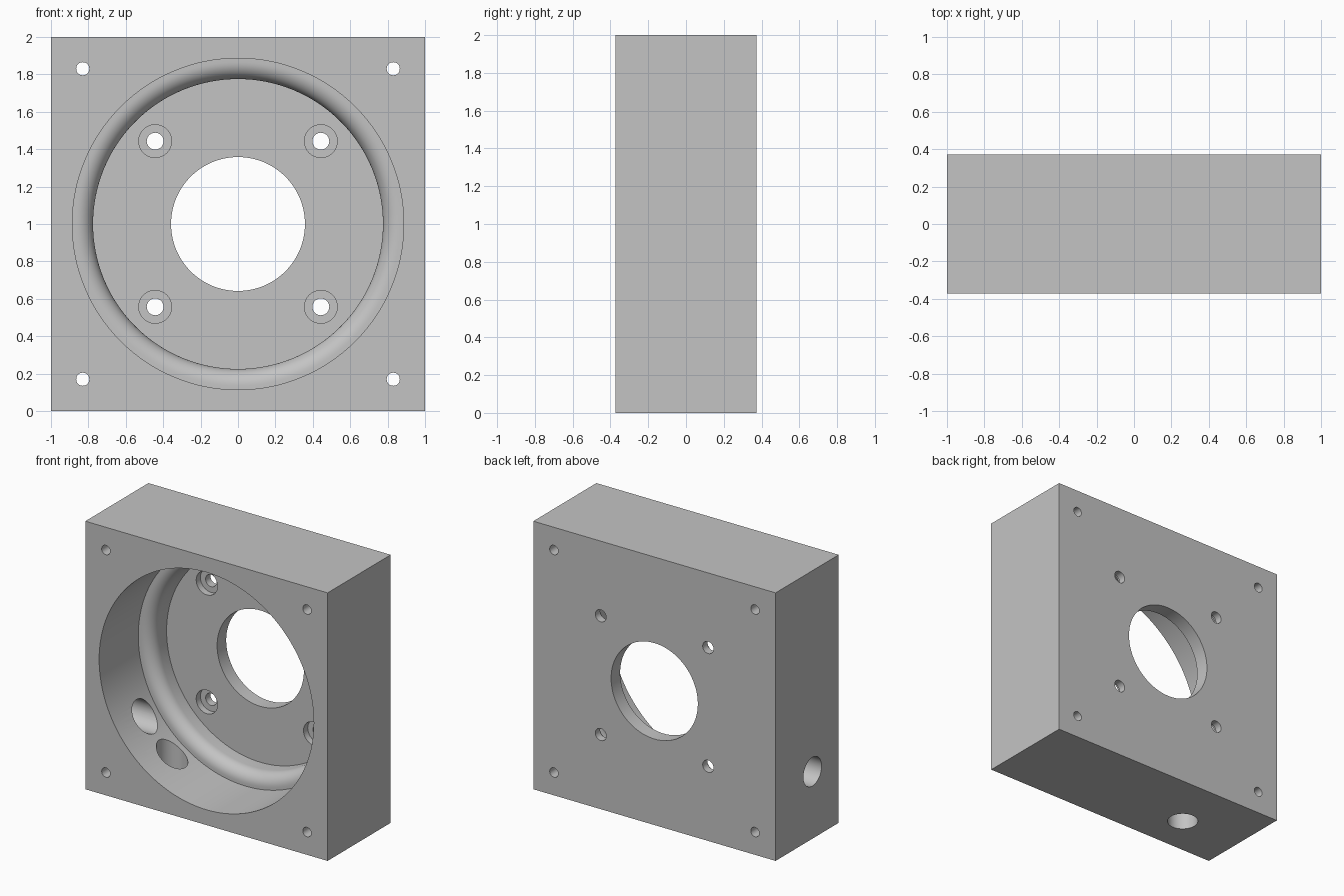
import bpy, bmesh
from math import sin, cos, pi, radians
from mathutils import Matrix, Vector

cube = bpy.data.objects.get("Cube")
if cube:
    bpy.data.objects.remove(cube, do_unlink=True)

HALF_DEPTH = 0.372
FRONT, BACK = -HALF_DEPTH, HALF_DEPTH
FLOOR = 0.265
LEDGE = 0.09
OVER = 0.1          # how far cutters reach past the faces

grey = bpy.data.materials.new("machined grey")
grey.use_nodes = True
colour = (0.55, 0.55, 0.55, 1)
grey.diffuse_color = colour
grey.node_tree.nodes["Principled BSDF"].inputs["Base Color"].default_value = colour


def make_object(name, bm):
    bmesh.ops.recalc_face_normals(bm, faces=bm.faces)
    mesh = bpy.data.meshes.new(name)
    bm.to_mesh(mesh)
    bm.free()
    mesh.materials.append(grey)
    obj = bpy.data.objects.new(name, mesh)
    bpy.context.collection.objects.link(obj)
    return obj


def lathe(name, profile, centre=(0, 0, 1), axis="Y", sides=32):
    """Closed solid turned from (radius, distance along axis) points."""
    bm = bmesh.new()
    rings = []
    for r, d in profile:
        ring = []
        for i in range(sides):
            a = 2 * pi * i / sides
            u, v = r * cos(a), r * sin(a)
            p = {"X": (d, u, v), "Y": (u, d, v), "Z": (u, v, d)}[axis]
            ring.append(bm.verts.new(Vector(p) + Vector(centre)))
        rings.append(ring)
    for low, high in zip(rings, rings[1:]):
        for i in range(sides):
            j = (i + 1) % sides
            bm.faces.new((low[i], low[j], high[j], high[i]))
    bm.faces.new(rings[0])
    bm.faces.new(rings[-1])
    return make_object(name, bm)


# Square block
bm = bmesh.new()
bmesh.ops.create_cube(bm, size=1, matrix=Matrix.Translation((0, 0, 1))
                      @ Matrix.Diagonal((2, 2 * HALF_DEPTH, 2, 1)))
block = make_object("housing_block", bm)

# Stepped bore with a rounded ledge
BORE, POCKET, ROUND = 0.886, 0.775, 0.09
profile = [(BORE, FRONT - OVER), (BORE, LEDGE)]
for k in range(11):
    a = k / 10 * pi / 2
    profile.append((POCKET + ROUND * (1 - sin(a)), LEDGE + ROUND * (1 - cos(a))))
profile.append((POCKET, FLOOR))
cutters = [lathe("bore_cutter", profile, sides=128)]

# Central opening through the floor
cutters.append(lathe("opening_cutter", [(0.358, FLOOR - OVER), (0.358, BACK + OVER)], sides=96))

# Counterbored floor holes and corner mounting holes
for sx in (-1, 1):
    for sz in (-1, 1):
        cutters.append(lathe("screw_cutter",
                             [(0.088, FLOOR - 0.05), (0.088, FLOOR + 0.05),
                              (0.045, FLOOR + 0.05), (0.045, BACK + OVER)],
                             (sx * 0.443, 0, 1 + sz * 0.443)))
        cutters.append(lathe("corner_cutter",
                             [(0.035, FRONT - OVER), (0.035, BACK + OVER)],
                             (sx * 0.83, 0, 1 + sz * 0.83)))

# Ports through the right wall and the underside
port = [(0.107, -0.6), (0.107, 0.5)]
cutters.append(lathe("side_port_cutter", port, (-1, -0.063, 0.5), "X", 48))
cutters.append(lathe("bottom_port_cutter", port, (-0.5, -0.063, 0), "Z", 48))

# Cut everything out of the block
bpy.context.view_layer.objects.active = block
for cutter in cutters:
    cutter.hide_render = True
    mod = block.modifiers.new("cut", "BOOLEAN")
    mod.operation = "DIFFERENCE"
    mod.solver = "EXACT"
    mod.object = cutter
    bpy.ops.object.modifier_apply(modifier=mod.name)
    bpy.data.objects.remove(cutter, do_unlink=True)

# Smooth round walls, sharp edges kept
bpy.ops.object.select_all(action="DESELECT")
block.select_set(True)
bpy.ops.object.shade_smooth_by_angle(angle=radians(30))
